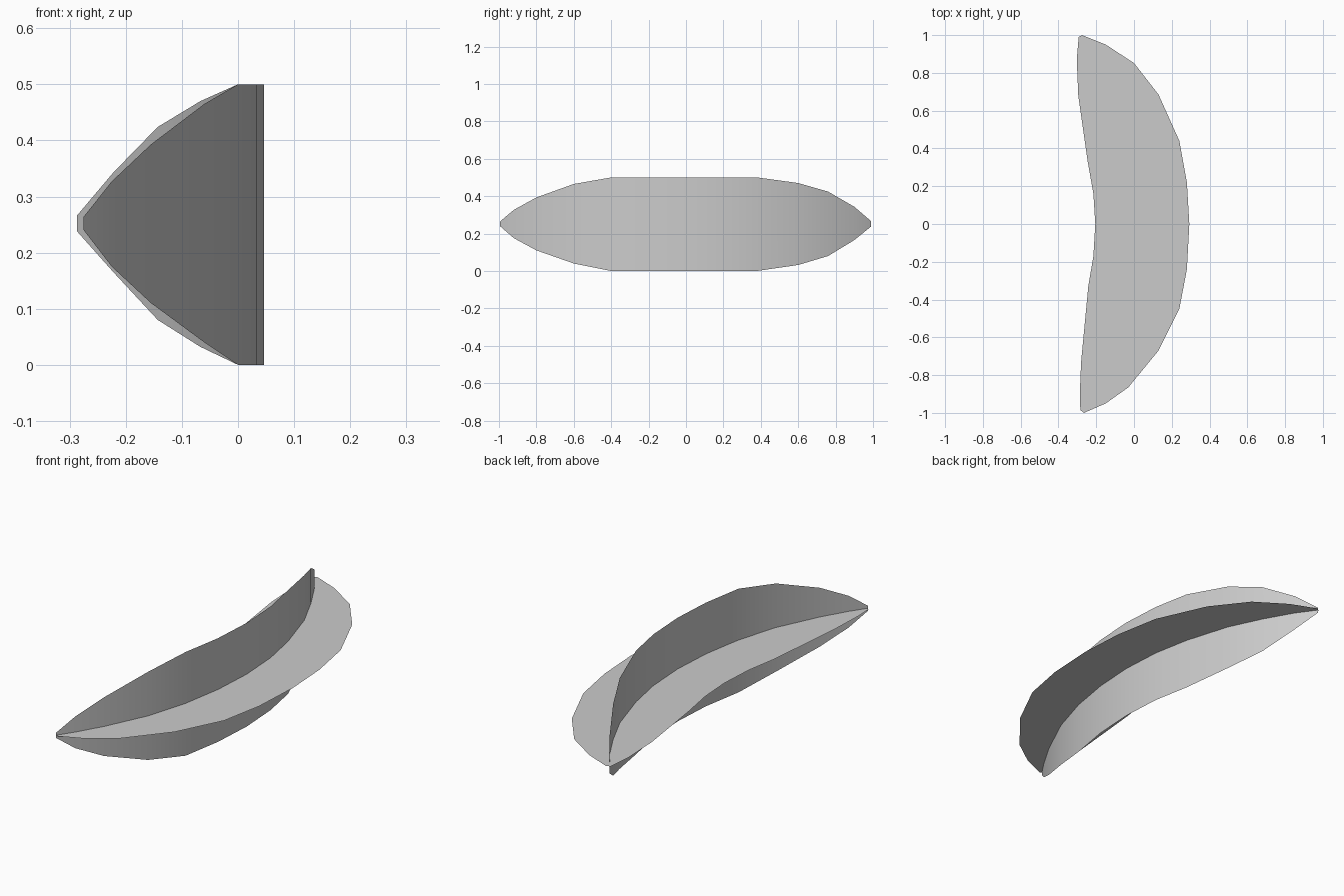
import bpy

MID = 0.2525  # height of the flat sheet


def make_sheet(name, verts, faces, smooth=False):
    mesh = bpy.data.meshes.new(name)
    mesh.from_pydata(verts, [], faces)
    mesh.update()
    for p in mesh.polygons:
        p.use_smooth = smooth
    obj = bpy.data.objects.new(name, mesh)
    bpy.context.collection.objects.link(obj)
    return obj


# Curved upright sheet: (y, x on the spine, bottom z, top z)
spine = [
    (-0.995, -0.275, 0.24, 0.264), (-0.92, -0.225, 0.175, 0.327),
    (-0.80, -0.155, 0.11, 0.393), (-0.60, -0.06, 0.04, 0.465),
    (-0.40, 0.0, 0.0, 0.5), (-0.20, 0.034, 0.0, 0.5),
    (0.0, 0.046, 0.0, 0.5), (0.20, 0.034, 0.0, 0.5),
    (0.38, 0.0, 0.0, 0.5), (0.60, -0.067, 0.032, 0.47),
    (0.76, -0.143, 0.08, 0.424), (0.90, -0.222, 0.165, 0.343),
    (0.99, -0.287, 0.238, 0.266),
]
verts = []
for y, x, low, high in spine:
    verts += [(x, y, low), (x, y, high)]
faces = [(2 * i, 2 * i + 2, 2 * i + 3, 2 * i + 1) for i in range(len(spine) - 1)]
make_sheet("curved_upright_sheet", verts, faces, smooth=True)

# Flat crescent sheet: outer edge then inner edge, counter-clockwise
outer = [(-0.265, -1.0), (-0.15, -0.95), (-0.03, -0.865), (0.13, -0.67),
         (0.24, -0.45), (0.28, -0.24), (0.293, 0.0), (0.28, 0.22),
         (0.24, 0.44), (0.13, 0.685), (0.0, 0.852), (-0.15, 0.95), (-0.275, 1.0)]
inner = [(-0.293, 0.99), (-0.303, 0.87), (-0.295, 0.68), (-0.245, 0.33),
         (-0.215, 0.16), (-0.205, 0.0), (-0.215, -0.17), (-0.242, -0.33),
         (-0.28, -0.73), (-0.287, -0.9), (-0.284, -0.985)]
outline = outer + inner
make_sheet("flat_crescent_sheet", [(x, y, MID) for x, y in outline],
           [tuple(range(len(outline)))])
